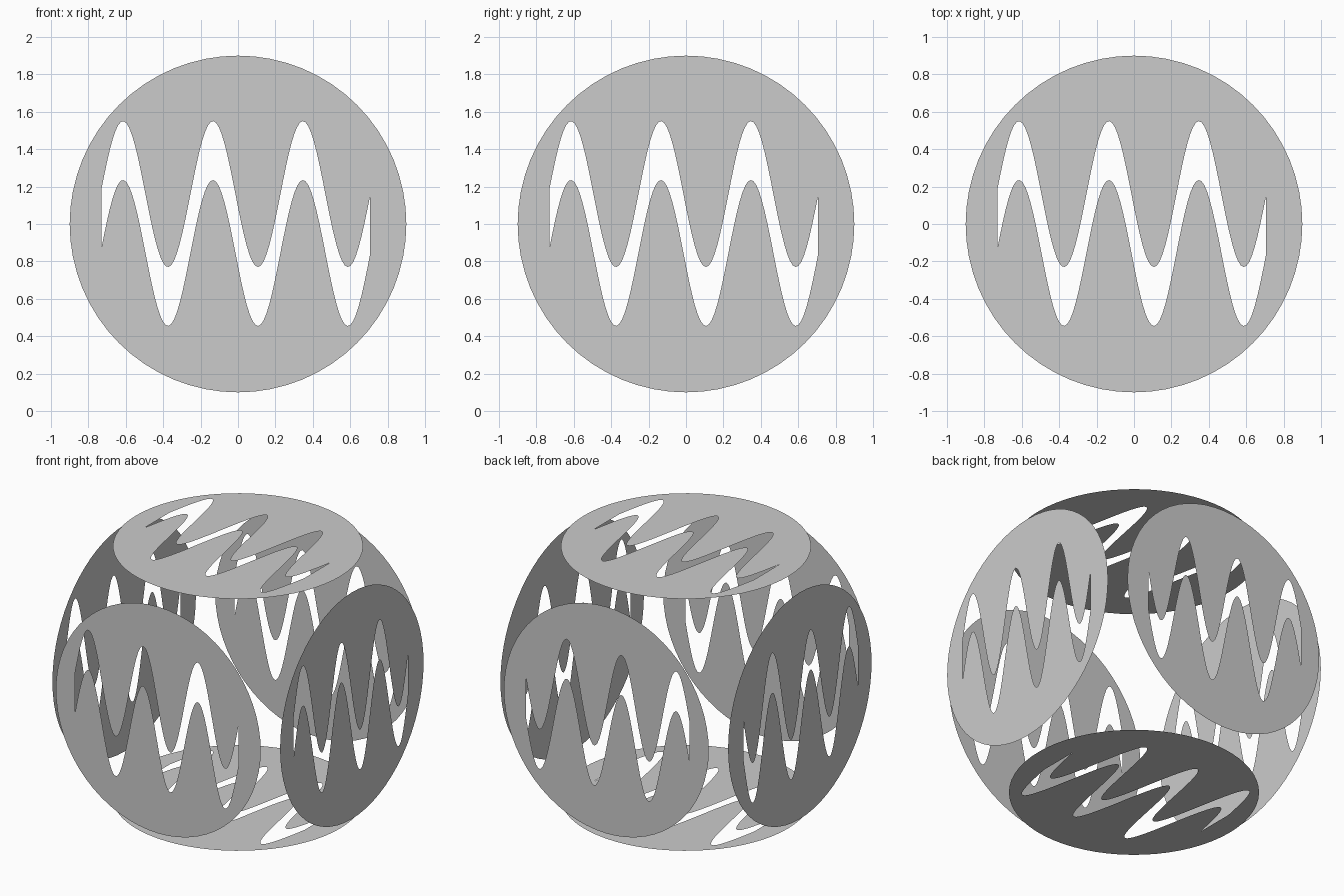
import bpy, bmesh, math
from mathutils import Vector

if "Cube" in bpy.data.objects:
    bpy.data.objects.remove(bpy.data.objects["Cube"])

RADIUS, SIDES = 0.9, 64
LEFT, RIGHT, STEPS = -0.73, 0.705, 96
PERIOD, PEAK, AMP = 0.481, -0.615, 0.39


def wave(u, mid):
    return mid + AMP * math.cos(2 * math.pi * (u - PEAK) / PERIOD)


def outlines():
    # round rim and the wavy slot cut through it
    rim = [(RADIUS * math.cos(2 * math.pi * i / SIDES),
            RADIUS * math.sin(2 * math.pi * i / SIDES)) for i in range(SIDES)]
    us = [LEFT + (RIGHT - LEFT) * i / STEPS for i in range(STEPS + 1)]
    slot = [(u, wave(u, 0.16)) for u in us] + [(u, wave(u, -0.155)) for u in reversed(us)]
    return rim, slot


def panel(name, u_axis, v_axis, outward):
    u_axis, v_axis, outward = Vector(u_axis), Vector(v_axis), Vector(outward)
    centre = Vector((0, 0, 1)) + outward
    bm = bmesh.new()
    edges = []
    for loop in outlines():
        vs = [bm.verts.new(centre + u_axis * a + v_axis * b) for a, b in loop]
        edges += [bm.edges.new((vs[i - 1], vs[i])) for i in range(len(vs))]
    bmesh.ops.triangle_fill(bm, use_beauty=True, edges=edges, normal=outward)
    bm.normal_update()
    # every face looks outward
    bmesh.ops.reverse_faces(bm, faces=[f for f in bm.faces if f.normal.dot(outward) < 0])
    mesh = bpy.data.meshes.new(name)
    bm.to_mesh(mesh)
    bm.free()
    bpy.context.collection.objects.link(bpy.data.objects.new(name, mesh))


X, Y, Z = (1, 0, 0), (0, 1, 0), (0, 0, 1)

# opposite panels share the same projected pattern
panel("front_disc", X, Z, (0, -1, 0))
panel("back_disc", X, Z, (0, 1, 0))
panel("right_disc", Y, Z, (1, 0, 0))
panel("left_disc", Y, Z, (-1, 0, 0))
panel("top_disc", X, Y, (0, 0, 1))
panel("bottom_disc", X, Y, (0, 0, -1))
